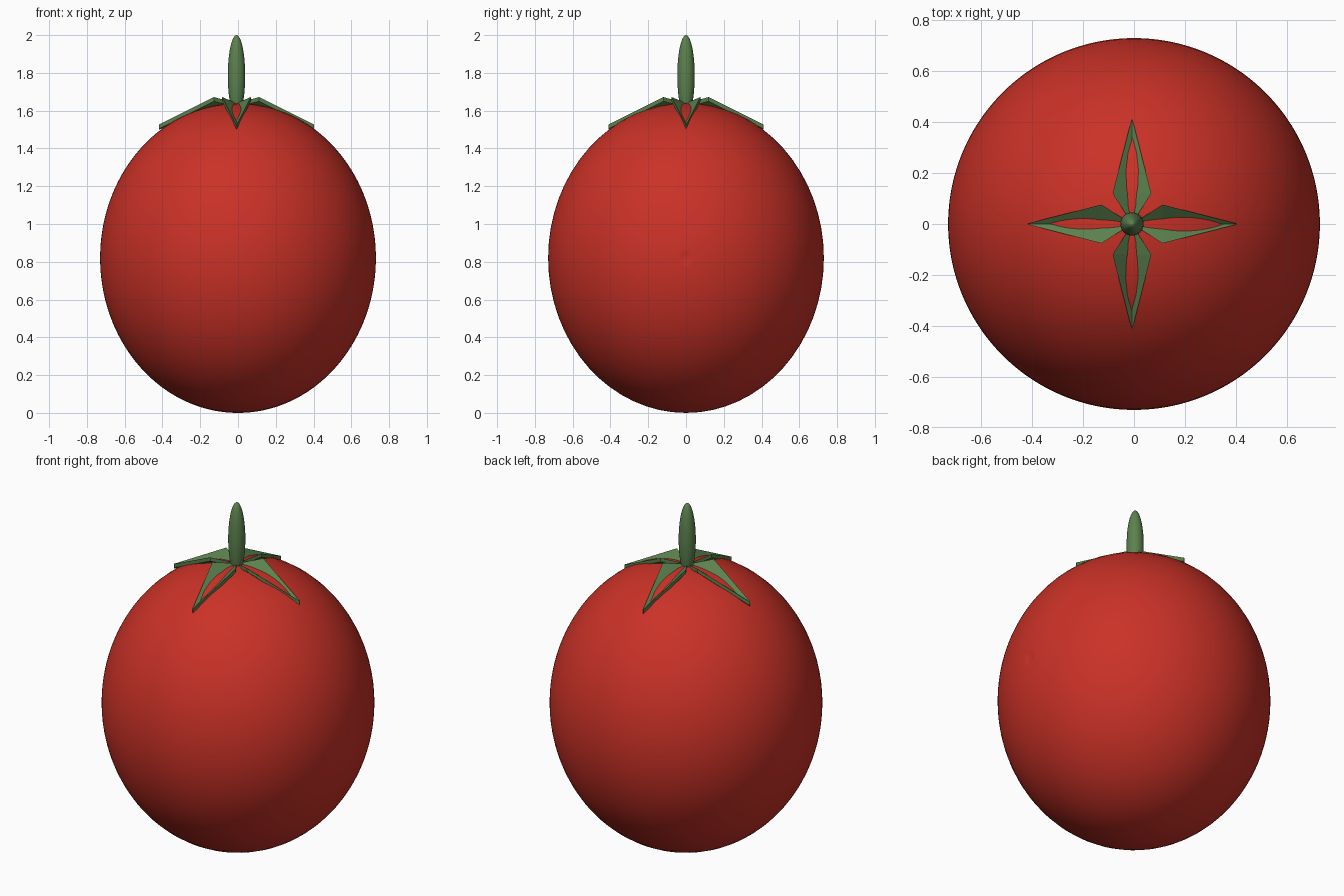
import bpy, bmesh
from math import pi
from mathutils import Matrix

cube = bpy.data.objects.get("Cube")
if cube:
    bpy.data.objects.remove(cube, do_unlink=True)


def material(name, color):
    m = bpy.data.materials.new(name)
    m.use_nodes = True
    m.diffuse_color = color
    m.node_tree.nodes["Principled BSDF"].inputs["Base Color"].default_value = color
    return m


red = material("ripe red", (0.59, 0.031, 0.02, 1))
green = material("stalk green", (0.105, 0.22, 0.075, 1))


def finish(name, bm, mat, smooth):
    bmesh.ops.recalc_face_normals(bm, faces=bm.faces)
    mesh = bpy.data.meshes.new(name)
    bm.to_mesh(mesh)
    bm.free()
    mesh.materials.append(mat)
    for p in mesh.polygons:
        p.use_smooth = smooth
    obj = bpy.data.objects.new(name, mesh)
    bpy.context.collection.objects.link(obj)


def ellipsoid(bm, center, radii, segments, rings, turn):
    place = Matrix.Translation(center) @ Matrix.Diagonal((*radii, 1)) @ turn
    bmesh.ops.create_uvsphere(bm, u_segments=segments, v_segments=rings,
                              radius=1, matrix=place)


# Fruit: an egg-round body whose poles lie on the x axis, dimpled on one side
bm = bmesh.new()
ellipsoid(bm, (0, 0, 0.82), (0.73, 0.73, 0.82), 64, 96, Matrix.Rotation(pi / 2, 4, 'Y'))
pole = max(bm.verts, key=lambda v: v.co.x)
pole.co.x -= 0.01
finish("fruit", bm, red, True)

# Stem
CX = -0.008
bm = bmesh.new()
ellipsoid(bm, (CX, 0, 1.785), (0.046, 0.046, 0.215), 32, 24, Matrix.Identity(4))
finish("stem", bm, green, True)

# Sepals: folded blades, each row is (distance out, half width, edge z, crease z)
ROWS = [(0.02, 0.012, 1.645, 1.635), (0.12, 0.076, 1.672, 1.614), (0.41, 0.002, 1.527, 1.522)]
THICK = 0.022


def sepal(name, angle):
    bm = bmesh.new()
    layers = []
    for drop in (0, THICK):
        layers.append([[bm.verts.new((r, s * w, (zc if s == 0 else ze) - drop))
                        for s in (-1, 0, 1)] for r, w, ze, zc in ROWS])
    top, low = layers
    for grid in layers:
        for i in range(2):
            for j in range(2):
                bm.faces.new((grid[i][j], grid[i + 1][j], grid[i + 1][j + 1], grid[i][j + 1]))
    # Side walls and ends close the blade
    for j in (0, 2):
        for i in range(2):
            bm.faces.new((top[i][j], top[i + 1][j], low[i + 1][j], low[i][j]))
    for i in (0, 2):
        for j in range(2):
            bm.faces.new((top[i][j], top[i][j + 1], low[i][j + 1], low[i][j]))
    bm.transform(Matrix.Translation((CX, 0, 0)) @ Matrix.Rotation(angle, 4, 'Z'))
    finish(name, bm, green, False)


for k, side in enumerate(("left", "back", "right", "front")):
    sepal(side + "_sepal", k * pi / 2)
